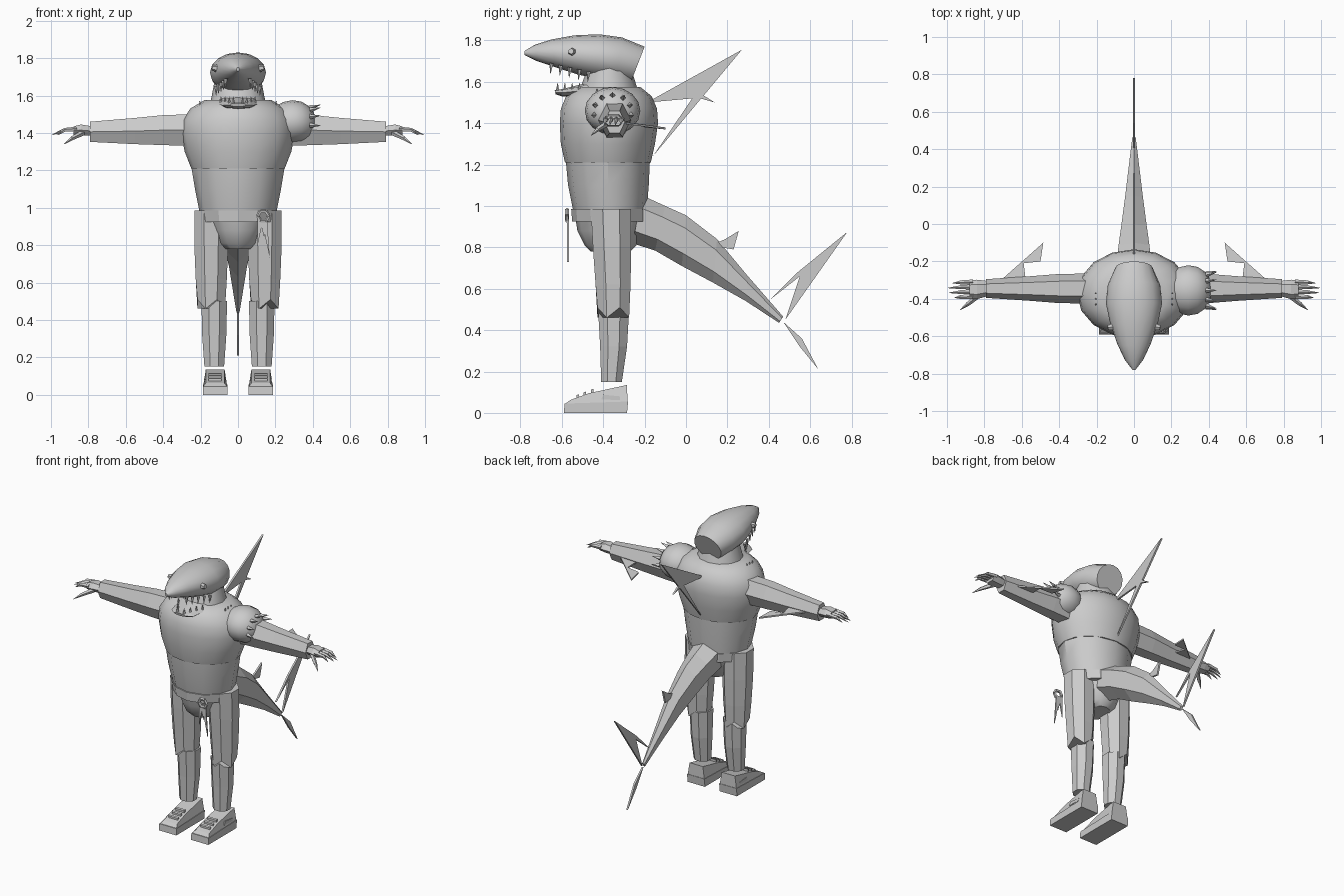
import bpy, bmesh, math
from mathutils import Vector

if "Cube" in bpy.data.objects:
    bpy.data.objects.remove(bpy.data.objects["Cube"], do_unlink=True)

GREY = (0.6, 0.6, 0.6, 1)
skin = bpy.data.materials.new("plain grey")
skin.use_nodes = True
skin.diffuse_color = GREY
skin.node_tree.nodes["Principled BSDF"].inputs["Base Color"].default_value = GREY


def finish(name, bm, smooth=0):
    bmesh.ops.recalc_face_normals(bm, faces=bm.faces)
    mesh = bpy.data.meshes.new(name)
    bm.to_mesh(mesh)
    bm.free()
    mesh.materials.append(skin)
    obj = bpy.data.objects.new(name, mesh)
    bpy.context.collection.objects.link(obj)
    if smooth:
        bpy.ops.object.select_all(action='DESELECT')
        obj.select_set(True)
        bpy.context.view_layer.objects.active = obj
        bpy.ops.object.shade_smooth_by_angle(angle=math.radians(smooth))
    return obj


def loft(name, rings, sides, smooth=0, flat=False, jag=0):
    """Skin rings given as (end a, opposite end b, half-width vector)."""
    bm = bmesh.new()
    turn = math.pi / sides if flat else 0
    loops = []
    for a, b, w in rings:
        a, b, w = Vector(a), Vector(b), Vector(w)
        half = (a - b) / 2 / math.cos(turn)
        loops.append([bm.verts.new((a + b) / 2 + half * math.cos(t) + w * math.sin(t))
                      for t in (turn + math.tau * i / sides for i in range(sides))])
    for v in loops[-1][::2]:
        v.co.z += jag
    for p, q in zip(loops, loops[1:]):
        for i in range(sides):
            j = (i + 1) % sides
            bm.faces.new((p[i], p[j], q[j], q[i]))
    bm.faces.new(loops[0])
    bm.faces.new(loops[-1])
    return finish(name, bm, smooth)


def upright(rows, x=0):
    """Rings from rows of (z, front y, back y, half width)."""
    return [((x, f, z), (x, b, z), (w, 0, 0)) for z, f, b, w in rows]


def lengthwise(rows):
    """Rings from rows of (top y, top z, bottom y, bottom z, half width)."""
    return [((0, ty, tz), (0, by, bz), (w, 0, 0)) for ty, tz, by, bz, w in rows]


def plate(name, points, thick):
    """Thin solid from an outline, thickened along a vector."""
    bm = bmesh.new()
    t = Vector(thick) / 2
    p = [bm.verts.new(Vector(c) + t) for c in points]
    q = [bm.verts.new(Vector(c) - t) for c in points]
    bm.faces.new(p)
    bm.faces.new(q[::-1])
    for i in range(len(p)):
        j = (i + 1) % len(p)
        bm.faces.new((p[i], q[i], q[j], p[j]))
    return finish(name, bm)


def fin(name, outline):
    return plate(name, [(0, y, z) for y, z in outline], (0.012, 0, 0))


def spike(name, base, tip, r, sides=5, end=0.001):
    a, b = Vector(base), Vector(tip)
    bm = bmesh.new()
    bmesh.ops.create_cone(bm, segments=sides, radius1=r, radius2=end,
                          depth=(b - a).length, cap_ends=True)
    rot = (b - a).to_track_quat('Z', 'Y').to_matrix()
    for v in bm.verts:
        v.co = rot @ v.co + (a + b) / 2
    return finish(name, bm)


# Torso, hips and belt
loft("chest", upright([(1.21, -.585, -.17, .25), (1.3, -.605, -.15, .285),
                       (1.4, -.61, -.135, .305), (1.47, -.605, -.14, .295),
                       (1.53, -.58, -.165, .255), (1.575, -.53, -.22, .18)]), 16, 40)
loft("abdomen", upright([(.975, -.545, -.19, .205), (1.1, -.57, -.18, .23),
                         (1.21, -.58, -.175, .248)]), 12, 35)
loft("hips", upright([(.78, -.46, -.27, .075), (.81, -.49, -.24, .115),
                      (.88, -.525, -.21, .14), (.98, -.54, -.195, .19)]), 12, 40)
loft("belt", upright([(.925, -.55, -.185, .2), (.985, -.555, -.185, .21)]), 12)

# Hanging buckle and torn cloth
for i in range(6):
    a, b = (math.tau * k / 6 for k in (i, i + 1))
    spike("buckle_side", (.135 + .03 * math.cos(a), -.575, .955 + .03 * math.sin(a)),
          (.135 + .03 * math.cos(b), -.575, .955 + .03 * math.sin(b)), .01, 5, .01)
for x0, x1, z in ((.12, .105, .8), (.14, .17, .73), (.13, .14, .84)):
    plate("belt_rag", [(x0 - .015, -.57, .94), (x0 + .015, -.57, .94), (x1, -.57, z)],
          (0, .008, 0))

# Head, neck and lower jaw
loft("head", lengthwise([(-.78, 1.75, -.78, 1.73, .008), (-.73, 1.78, -.72, 1.7, .05),
                         (-.65, 1.805, -.63, 1.67, .09), (-.54, 1.825, -.52, 1.635, .128),
                         (-.42, 1.83, -.43, 1.615, .15), (-.31, 1.815, -.34, 1.6, .14),
                         (-.2, 1.77, -.27, 1.59, .1)]), 16, 40)
loft("neck", upright([(1.52, -.53, -.22, .16), (1.6, -.5, -.245, .14),
                      (1.68, -.47, -.27, .125)]), 12, 40)
loft("lower_jaw", lengthwise([(-.635, 1.56, -.63, 1.54, .045), (-.6, 1.565, -.6, 1.53, .085),
                              (-.5, 1.59, -.5, 1.525, .11), (-.4, 1.62, -.4, 1.53, .125)]), 8)
for s in (-1, 1):
    spike("eye", (s * .115, -.55, 1.745), (s * .14, -.555, 1.748), .02, 6, .014)
    for i in range(5):
        y = -.65 + .045 * i
        x = s * (.065 + .013 * i)
        spike("upper_tooth", (x, y, 1.69 - .01 * i), (x, y - .005, 1.64 - .01 * i), .011)
    for i in range(4):
        y, x = -.62 + .035 * i, s * (.025 + .022 * i)
        spike("lower_tooth", (x, y, 1.555), (x, y, 1.595), .01)
    for i in range(3):
        plate("gill", [(s * .2, -.44 + .03 * i, 1.53), (s * .2, -.42 + .03 * i, 1.53),
                       (s * .205, -.43 + .03 * i, 1.57)], (.006, 0, 0))

# Tail and vertical fins
loft("tail", lengthwise([(-.21, 1.05, -.26, .82, .11), (-.1, 1.0, -.15, .785, .095),
                         (0, .955, -.02, .71, .078), (.15, .84, .13, .63, .055),
                         (.3, .66, .29, .54, .034), (.47, .465, .45, .435, .01)]), 6)
fin("back_fin", [(-.19, 1.5), (.27, 1.755), (-.16, 1.24), (.03, 1.52)])
fin("back_fin_barb", [(.06, 1.55), (.14, 1.5), (.07, 1.52)])
fin("tail_small_fin", [(.12, .81), (.19, .84), (.255, .88), (.23, .79), (.17, .8)])
fin("tail_upper_lobe", [(.41, .55), (.54, .68), (.78, .875), (.48, .45), (.55, .66)])
fin("tail_lower_lobe", [(.47, .44), (.56, .36), (.64, .21), (.55, .32)])

for s, side in ((1, "left"), (-1, "right")):
    # Arm, hand and arm fin
    def along(rows):
        return [((s * x, y, t), (s * x, y, b), (0, w, 0)) for x, y, t, b, w in rows]
    loft(side + "_arm", along([(.24, -.345, 1.5, 1.33, .08), (.4, -.345, 1.495, 1.335, .078),
                               (.55, -.345, 1.48, 1.34, .066),
                               (.79, -.345, 1.46, 1.352, .05)]), 6, flat=True)
    loft(side + "_hand", along([(.78, -.345, 1.435, 1.385, .04), (.84, -.35, 1.445, 1.385, .052),
                                (.88, -.35, 1.435, 1.39, .05)]), 6, flat=True)
    for i in range(4):
        y = -.31 - .026 * i
        reach = (.97, .995, .99, .96)[i]
        spike(side + "_finger", (s * .86, y, 1.42), (s * .93, y - .002, 1.415), .014, 5, .011)
        spike(side + "_claw", (s * .925, y - .002, 1.416), (s * reach, y - .006, 1.39), .011)
    spike(side + "_thumb", (s * .83, -.38, 1.4), (s * .89, -.43, 1.37), .016, 5, .011)
    spike(side + "_thumb_claw", (s * .885, -.425, 1.373), (s * .93, -.46, 1.34), .012)
    plate(side + "_arm_fin", [(s * .7, -.29, 1.4), (s * .485, -.1, 1.375),
                              (s * .5, -.2, 1.385), (s * .59, -.21, 1.39),
                              (s * .58, -.29, 1.4)], (0, 0, .01))

    # Leg and torn shorts
    loft(side + "_leg", upright([(.15, -.41, -.31, .057), (.32, -.415, -.285, .07),
                                 (.5, -.425, -.275, .074)], s * .127), 8, flat=True)
    loft(side + "_shorts_leg", upright([(.985, -.46, -.265, .098), (.8, -.45, -.265, .098),
                                        (.62, -.437, -.268, .09), (.46, -.428, -.275, .08)],
                                       s * .143), 8, flat=True, jag=.05)

    # Shoe with tapered upper, laces and side panel
    cx = s * .122
    sole = plate(side + "_shoe_sole", [(cx, -.59, 0), (cx, -.587, .045), (cx, -.28, .055),
                                       (cx, -.285, 0)], (.132, 0, 0))
    upper = plate(side + "_shoe_upper", [(cx, -.582, .045), (cx, -.56, .062), (cx, -.47, .095),
                                         (cx, -.285, .135), (cx, -.283, .054)], (.126, 0, 0))
    for v in upper.data.vertices:
        if v.co.z > .058:
            v.co.x = cx + (v.co.x - cx) * .8
    for i in range(3):
        y, z = -.53 + .035 * i, .08 + .013 * i
        plate(side + "_lace", [(cx, y, z - .012), (cx, y, z + .006), (cx, y + .012, z + .01),
                               (cx, y + .012, z - .008)], (.07, 0, 0))
    px = cx + s * .057
    plate(side + "_shoe_panel", [(px, -.41, .065), (px, -.4, .088), (px, -.32, .08),
                                 (px, -.32, .062)], (.008, 0, 0))

# Spiked shoulder guard
loft("shoulder_guard", [((x, -.355, 1.455 + r), (x, -.355, 1.435 - r * .75), (0, r * 1.12, 0))
                        for x, r in ((.2, .085), (.24, .11), (.29, .12), (.34, .112),
                                     (.38, .088), (.405, .055), (.415, .02))], 16, 45)
for i in range(7):
    a = math.radians(-10 + 200 * i / 6)
    dy, dz = math.cos(a), math.sin(a)
    spike("shoulder_spike", (.385, -.355 + .09 * dy, 1.455 + .08 * dz),
          (.44, -.355 + .105 * dy, 1.455 + .095 * dz), .014, 4)
